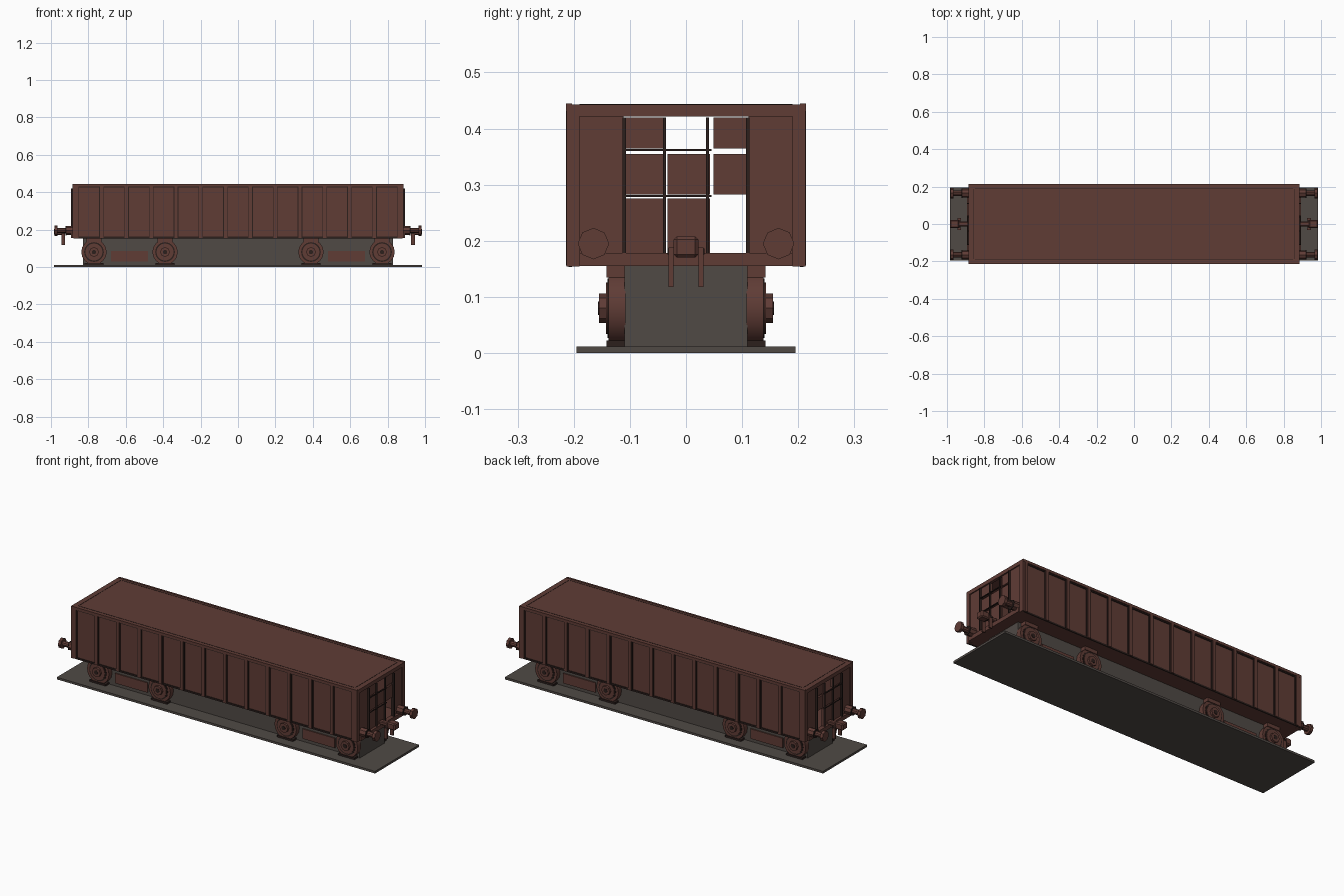
import bpy, math
from mathutils import Vector

cube = bpy.data.objects.get("Cube")
if cube:
    bpy.data.objects.remove(cube, do_unlink=True)


def material(name, rgb):
    m = bpy.data.materials.new(name)
    m.use_nodes = True
    m.diffuse_color = (*rgb, 1)
    bsdf = m.node_tree.nodes["Principled BSDF"]
    bsdf.inputs["Base Color"].default_value = (*rgb, 1)
    bsdf.inputs["Roughness"].default_value = 0.9
    return m


BROWN = material("rust brown", (0.115, 0.045, 0.036))
GREY = material("underframe grey", (0.080, 0.068, 0.060))
DARK = material("dark edging", (0.025, 0.014, 0.012))


def box(name, x, y, z, mat, bevel=0):
    """Box from (min, max) ranges."""
    bpy.ops.mesh.primitive_cube_add(size=1)
    ob = bpy.context.object
    ob.name = name
    lo, hi = Vector((x[0], y[0], z[0])), Vector((x[1], y[1], z[1]))
    for v in ob.data.vertices:
        v.co = (lo + hi) / 2 + v.co * (hi - lo)
    ob.data.materials.append(mat)
    if bevel:
        mod = ob.modifiers.new("bevel", 'BEVEL')
        mod.width = bevel
    return ob


def span(a, b, s):
    """Range mirrored when s is -1."""
    return tuple(sorted((a * s, b * s)))


def cylinder(name, axis, centre, radius, length, mat, sides=16):
    rot = (0, math.pi / 2, 0) if axis == 'X' else (math.pi / 2, 0, 0)
    bpy.ops.mesh.primitive_cylinder_add(vertices=sides, radius=radius, depth=length,
                                        location=centre, rotation=rot)
    ob = bpy.context.object
    ob.name = name
    ob.data.materials.append(mat)
    bpy.ops.object.shade_smooth_by_angle()
    return ob


X, Y, BASE, TOP = 0.88, 0.205, 0.16, 0.443

# Ground plate and underframe
box("ground_plate", (-0.985, 0.985), (-0.195, 0.195), (0, 0.012), GREY)
box("underframe", (-0.83, 0.83), (-0.11, 0.11), (0.012, BASE), GREY)

# Wagon body
box("floor", (-X, X), (-Y, Y), (BASE - 0.005, BASE + 0.008), BROWN)
box("roof", (-X, X), (-Y, Y), (TOP - 0.01, TOP), BROWN)
RIBS = 14
for s in (-1, 1):
    box("side_wall", (-X, X), span(Y - 0.01, Y, s), (BASE, TOP), BROWN)
    box("top_rail", (-X - 0.004, X + 0.004), span(Y - 0.002, Y + 0.009, s), (TOP - 0.012, TOP + 0.002), BROWN)
    box("rail_shadow_line", (-X, X), span(Y, Y + 0.004, s), (TOP - 0.018, TOP - 0.012), DARK)
    box("sill", (-X, X), span(Y - 0.002, Y + 0.004, s), (BASE - 0.007, BASE + 0.002), DARK)
    box("roof_seam", (-X + 0.03, X - 0.03), span(0.187, 0.19, s), (TOP - 0.001, TOP + 0.001), DARK)
    box("roof_end_seam", span(0.855, 0.858, s), (-0.187, 0.187), (TOP - 0.001, TOP + 0.001), DARK)
    # Side ribs with dark edges
    for i in range(RIBS):
        x = -0.862 + i * 1.724 / (RIBS - 1)
        box("side_rib", (x - 0.009, x + 0.009), span(Y, Y + 0.009, s), (BASE - 0.004, TOP - 0.012), BROWN)
        for e in (-1, 1):
            c = x + e * 0.011
            box("rib_edge", (c - 0.002, c + 0.002), span(Y, Y + 0.005, s), (BASE, TOP - 0.014), DARK)

# End walls: solid sides and a panelled middle with open cells
COLS = [(-0.107, -0.037), (-0.033, 0.043), (0.049, 0.108)]
ROWS = [(BASE, 0.275), (0.283, 0.355), (0.365, 0.42)]
OPEN = {(1, 2), (2, 0)}
for s in (-1, 1):
    wall = span(X - 0.01, X, s)
    for t in (-1, 1):
        box("end_wall", wall, span(0.111, Y, t), (BASE, TOP), BROWN)
        box("corner_post", span(X - 0.012, X + 0.006, s), span(Y - 0.015, Y + 0.008, t), (BASE - 0.006, TOP), BROWN)
        box("end_post", span(X - 0.005, X + 0.012, s), span(0.107, 0.113, t), (BASE, 0.42), DARK)
        box("ladder_post", span(X, X + 0.008, s), span(0.036, 0.041, t), (BASE, 0.42), DARK)
    box("end_top_beam", span(X - 0.01, X + 0.006, s), (-Y, Y), (0.422, TOP), BROWN)
    for i, col in enumerate(COLS):
        for j, row in enumerate(ROWS):
            if (i, j) not in OPEN:
                box("end_panel", wall, col, row, BROWN)
    for z in (0.28, 0.362):
        box("end_step", span(X + 0.004, X + 0.010, s), (-0.107, 0.045), (z - 0.002, z + 0.002), DARK)
    box("buffer_beam", span(X - 0.01, X + 0.014, s), (-0.19, 0.19), (BASE - 0.005, 0.178), BROWN)

    # Buffers
    for t in (-1, 1):
        y = t * 0.165
        cylinder("buffer_base", 'X', (s * 0.90, y, 0.195), 0.024, 0.04, BROWN, 8)
        cylinder("buffer_stem", 'X', (s * 0.935, y, 0.195), 0.015, 0.08, BROWN, 10)
        cylinder("buffer_head", 'X', (s * 0.972, y, 0.195), 0.028, 0.016, BROWN, 8)
        cylinder("buffer_ring", 'X', (s * 0.920, y, 0.195), 0.0255, 0.005, DARK, 8)

    # Coupling
    box("coupler_bar", span(X, 0.975, s), (-0.013, 0.013), (0.178, 0.198), BROWN, 0.004)
    box("coupler_head", span(0.935, 0.985, s), (-0.022, 0.022), (0.17, 0.208), BROWN, 0.006)
    for t in (-1, 1):
        box("coupler_link", span(0.925, 0.945, s), span(0.022, 0.031, t), (0.118, 0.188), BROWN)
    box("coupler_pin", span(0.928, 0.942, s), (-0.033, 0.033), (0.176, 0.186), DARK)

# Bogies, wheels and side frames
for bx in (-0.58, 0.58):
    for s in (-1, 1):
        box("bogie_plate", (bx - 0.10, bx + 0.10), span(0.109, 0.116, s), (0.03, 0.085), BROWN)
        for wx in (bx - 0.19, bx + 0.19):
            z = 0.08
            cylinder("wheel", 'Y', (wx, s * 0.123, z), 0.068, 0.03, BROWN)
            cylinder("wheel_recess", 'Y', (wx, s * 0.1385, z), 0.053, 0.003, DARK)
            cylinder("wheel_disc", 'Y', (wx, s * 0.140, z), 0.046, 0.006, BROWN)
            cylinder("axle_box", 'Y', (wx, s * 0.146, z), 0.026, 0.018, BROWN, 8)
            cylinder("axle_cap", 'Y', (wx, s * 0.1555, z), 0.012, 0.002, DARK, 8)
            box("wheel_hanger", (wx - 0.04, wx + 0.04), span(0.11, 0.142, s), (0.135, BASE), BROWN)
            box("wheel_chock", (wx - 0.05, wx + 0.05), span(0.11, 0.142, s), (0.01, 0.022), DARK)
